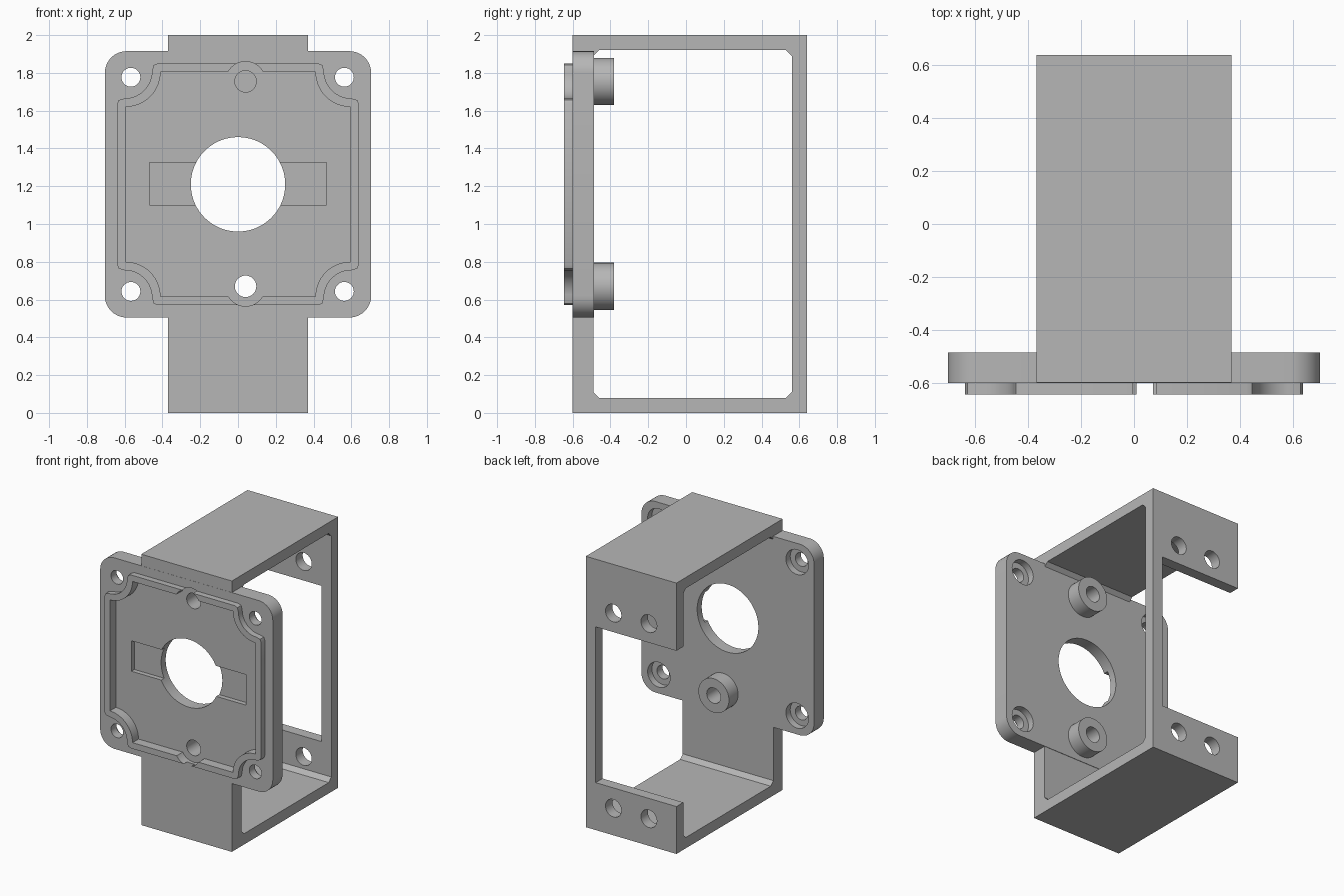
import bpy, bmesh
from math import sin, cos, pi, asin

if "Cube" in bpy.data.objects:
    bpy.data.objects.remove(bpy.data.objects["Cube"], do_unlink=True)

grey = bpy.data.materials.new("plain grey")
grey.use_nodes = True
tone = (0.47, 0.47, 0.47, 1)
grey.diffuse_color = tone
grey.node_tree.nodes["Principled BSDF"].inputs["Base Color"].default_value = tone

MID = 1.21              # height of the plate centre
FRONT, BACK = -0.601, -0.487
FLOOR = -0.575          # floor of the shallow front pocket


def prism(name, points, start, end, axis="Y", fillet=0):
    """Extrude a profile along Y (points are x, z) or X (points are y, z)."""
    place = (lambda p, d: (p[0], d, p[1])) if axis == "Y" else (lambda p, d: (d, p[0], p[1]))
    bm = bmesh.new()
    near = [bm.verts.new(place(p, start)) for p in points]
    far = [bm.verts.new(place(p, end)) for p in points]
    bm.faces.new(near)
    rim = list(bm.faces.new(far).edges)
    n = len(points)
    for i in range(n):
        j = (i + 1) % n
        bm.faces.new((near[i], near[j], far[j], far[i]))
    if fillet:
        bmesh.ops.bevel(bm, geom=rim, offset=fillet, segments=5, profile=0.5, affect="EDGES")
    bmesh.ops.recalc_face_normals(bm, faces=bm.faces)
    mesh = bpy.data.meshes.new(name)
    bm.to_mesh(mesh)
    bm.free()
    mesh.materials.append(grey)
    obj = bpy.data.objects.new(name, mesh)
    bpy.context.collection.objects.link(obj)
    return obj


def arc(cx, cz, r, a0, a1, n):
    return [(cx + r * cos(a0 + (a1 - a0) * i / n), cz + r * sin(a0 + (a1 - a0) * i / n))
            for i in range(n + 1)]


def circle(cx, cz, r, n=48):
    return arc(cx, cz, r, 0, 2 * pi, n)[:-1]


def rect(x0, x1, z0, z1):
    return [(x0, z0), (x1, z0), (x1, z1), (x0, z1)]


def chamfered(x0, x1, z0, z1, c):
    return [(x0 + c, z0), (x1 - c, z0), (x1, z0 + c), (x1, z1 - c),
            (x1 - c, z1), (x0 + c, z1), (x0, z1 - c), (x0, z0 + c)]


def four_corners(corner):
    """Repeat a corner path, given from top edge to right edge, round the centre."""
    flip = corner[::-1]
    path = corner + [(x, -z) for x, z in flip]
    path += [(-x, -z) for x, z in corner] + [(-x, z) for x, z in flip]
    return [(x, z + MID) for x, z in path]


def scalloped(half, centre, r, soft):
    """Square outline whose corners are scooped out by circles."""
    a = asin(min(1, max(0, (half - centre - soft) / r)))
    scoop = arc(centre, centre, r, pi - a, 1.5 * pi + a, 14)
    if soft:
        x, z = scoop[0]
        lead = [(x - soft, half), (x - soft * 0.3, half - soft * 0.3)]
        scoop = lead + scoop + [(q, p) for p, q in lead[::-1]]
    # the scoop may turn past its axis to meet the straight sides
    if a:
        scoop = lead + arc(centre, centre, r, pi, 1.5 * pi, 14) + [(q, p) for p, q in lead[::-1]]
    return four_corners(scoop)


def combine(target, tool, operation):
    mod = target.modifiers.new(operation.lower(), "BOOLEAN")
    mod.operation, mod.object, mod.solver = operation, tool, "EXACT"
    bpy.context.view_layer.objects.active = target
    bpy.ops.object.modifier_apply(modifier=mod.name)
    bpy.data.objects.remove(tool, do_unlink=True)


# Rectangular frame with chamfered inner corners
bracket = prism("mounting_bracket", rect(-0.6, 0.64, 0, 2), -0.37, 0.37, "X")


def cut(points, start, end, axis="Y"):
    combine(bracket, prism("cutter", points, start, end, axis), "DIFFERENCE")


def add(points, start, end, fillet=0):
    combine(bracket, prism("piece", points, start, end, "Y", fillet), "UNION")


cut(chamfered(-0.49, 0.56, 0.08, 1.92, 0.03), -1, 1, "X")

# Back wall: opening that runs out at the right side, and four bolt holes
cut(rect(-0.6, 0.29, 0.35, 1.5), 0.5, 0.8)
for x in (-0.145, 0.145):
    for z in (0.2, 1.64):
        cut(circle(x, z, 0.065, 32), 0.5, 0.8)

# Square plate with rounded corners and a filleted back edge
add(four_corners(arc(0.59, 0.59, 0.115, pi / 2, 0, 10)), FRONT, BACK, 0.03)

# Raised lip around the pocket
add(scalloped(0.64, 0.6, 0.145, 0.03), -0.645, -0.58)

# Two spacers behind the plate
ports = [(0.04, 1.755), (0.04, 0.67)]
for x, z in ports:
    add(circle(x, z, 0.125), -0.53, -0.38)

# Front pocket, round reliefs through the lip, cross slot and main bore
cut(scalloped(0.595, 0.595, 0.185, 0), -0.8, FLOOR)
for x, z in ports:
    cut(circle(x, z, 0.105), -0.8, FLOOR)
    cut(circle(x, z, 0.057, 32), -0.8, -0.2)
cut(rect(-0.468, 0.468, 1.1, 1.325), -0.8, -0.54)
cut(circle(0, MID, 0.25, 72), -0.8, -0.2)

# Corner screw holes, counterbored from behind
for x in (-0.567, 0.563):
    for z in (0.643, 1.777):
        cut(circle(x, z, 0.05, 32), -0.8, -0.2)
        cut(circle(x, z, 0.092, 32), -0.537, -0.2)

bpy.ops.object.select_all(action="DESELECT")
bracket.select_set(True)
bpy.context.view_layer.objects.active = bracket
bpy.ops.object.shade_smooth_by_angle(angle=pi / 6)
